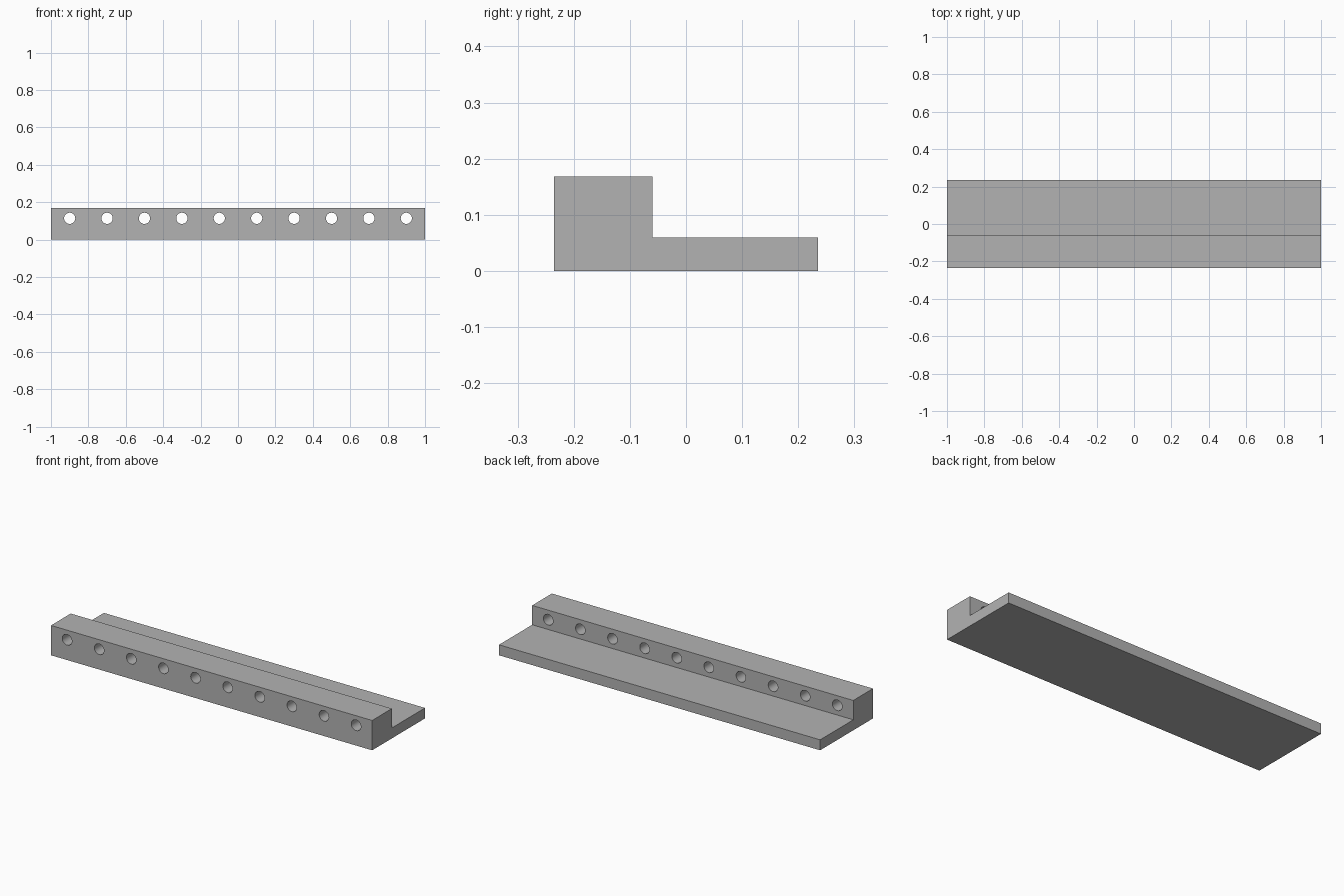
import bpy, bmesh, math
from mathutils import Matrix, Vector

default = bpy.data.objects.get("Cube")
if default:
    bpy.data.objects.remove(default, do_unlink=True)

# Material
grey = bpy.data.materials.new("plain_grey")
grey.use_nodes = True
colour = (0.45, 0.45, 0.45, 1)
grey.diffuse_color = colour
grey.node_tree.nodes["Principled BSDF"].inputs["Base Color"].default_value = colour


def make_object(name, bm):
    bmesh.ops.recalc_face_normals(bm, faces=bm.faces)
    mesh = bpy.data.meshes.new(name)
    bm.to_mesh(mesh)
    bm.free()
    mesh.materials.append(grey)
    obj = bpy.data.objects.new(name, mesh)
    bpy.context.collection.objects.link(obj)
    return obj


# L-shaped rail: side profile (y, z) extruded along x
half_depth, step_y, base_top, rail_top = 0.235, -0.06, 0.059, 0.168
profile = [(-half_depth, 0), (half_depth, 0), (half_depth, base_top),
           (step_y, base_top), (step_y, rail_top), (-half_depth, rail_top)]
bm = bmesh.new()
face = bm.faces.new([bm.verts.new((-1, y, z)) for y, z in profile])
ext = bmesh.ops.extrude_face_region(bm, geom=[face])
bmesh.ops.translate(bm, vec=Vector((2, 0, 0)),
                    verts=[v for v in ext["geom"] if isinstance(v, bmesh.types.BMVert)])
rail = make_object("stepped_rail", bm)

# Row of ten round holes through the raised wall
bm = bmesh.new()
for i in range(10):
    place = Matrix.Translation((-0.9 + 0.2 * i, -0.15, 0.114)) @ Matrix.Rotation(math.pi / 2, 4, "X")
    bmesh.ops.create_cone(bm, cap_ends=True, segments=32, radius1=0.03,
                          radius2=0.03, depth=0.3, matrix=place)
cutter = make_object("hole_cutter", bm)
cutter.hide_render = True

cut = rail.modifiers.new("holes", "BOOLEAN")
cut.operation = "DIFFERENCE"
cut.solver = "EXACT"
cut.object = cutter
bpy.ops.object.select_all(action="DESELECT")
rail.select_set(True)
bpy.context.view_layer.objects.active = rail
bpy.ops.object.modifier_apply(modifier=cut.name)
bpy.data.objects.remove(cutter, do_unlink=True)

# Smooth hole walls, crisp edges
bpy.ops.object.shade_smooth_by_angle(angle=math.radians(30))
